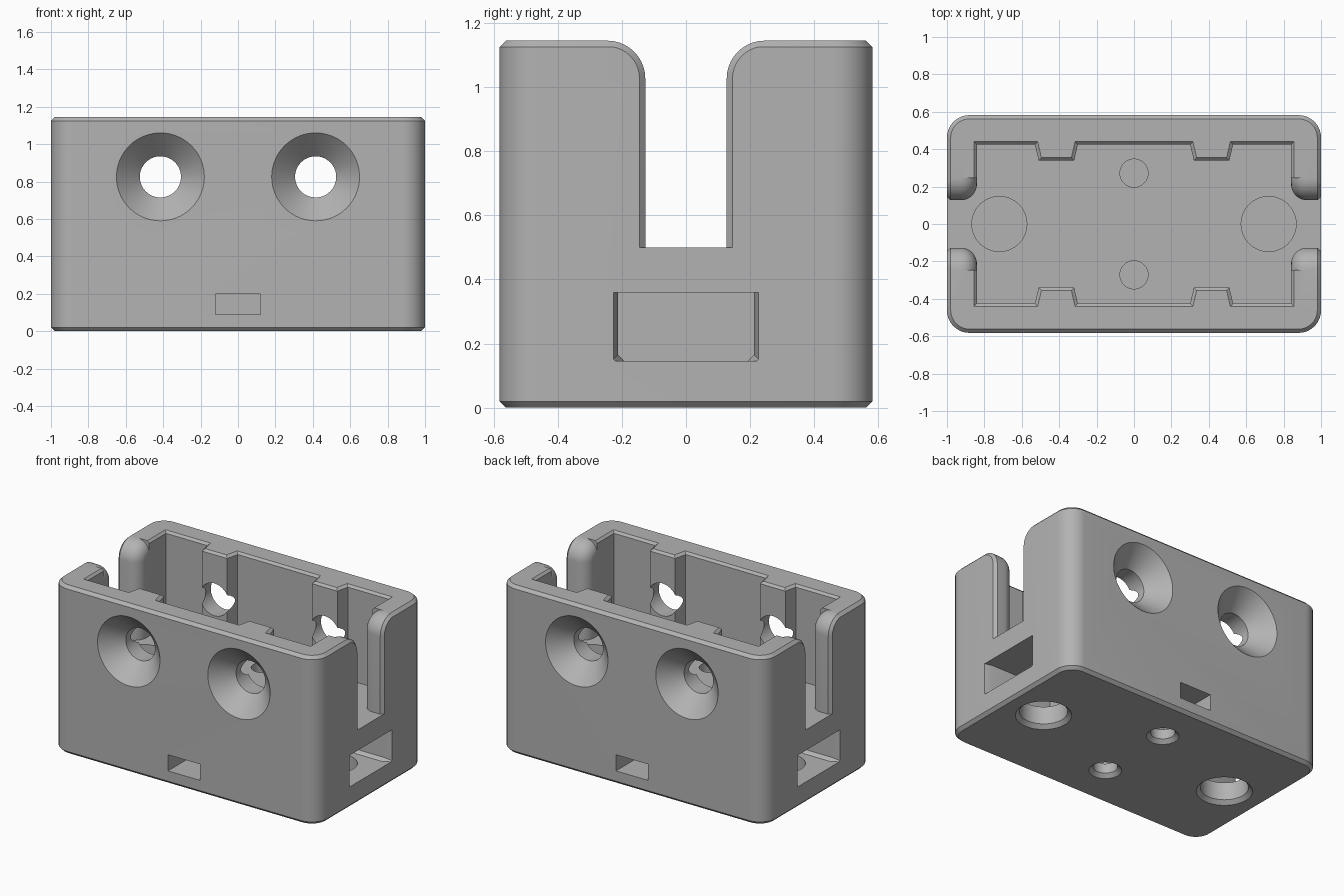
import bpy, bmesh
from math import sin, cos, pi, sqrt, radians
from mathutils import Vector

cube = bpy.data.objects.get("Cube")
if cube:
    bpy.data.objects.remove(cube, do_unlink=True)

HX, HY, H, FLOOR, BEVEL = 1.0, 0.582, 1.145, 0.5, 0.02

grey = bpy.data.materials.new("plain grey")
grey.use_nodes = True
grey.diffuse_color = (0.45, 0.45, 0.45, 1)
grey.node_tree.nodes["Principled BSDF"].inputs["Base Color"].default_value = (0.45, 0.45, 0.45, 1)


def loft(name, loops):
    """Closed solid skinned through loops of equal point count."""
    bm = bmesh.new()
    rings = [[bm.verts.new(p) for p in loop] for loop in loops]
    n = len(rings[0])
    for a, b in zip(rings, rings[1:]):
        for i in range(n):
            j = (i + 1) % n
            bm.faces.new((a[i], a[j], b[j], b[i]))
    bm.faces.new(rings[0])
    bm.faces.new(rings[-1])
    bmesh.ops.recalc_face_normals(bm, faces=bm.faces)
    mesh = bpy.data.meshes.new(name)
    bm.to_mesh(mesh)
    bm.free()
    mesh.materials.append(grey)
    obj = bpy.data.objects.new(name, mesh)
    bpy.context.collection.objects.link(obj)
    return obj


def lathe(name, centre, axis, profile, sides=64):
    """Round cutter; profile holds (radius, distance along axis)."""
    axis = Vector(axis)
    u = axis.orthogonal().normalized()
    v = axis.cross(u)
    ring = [u * cos(2 * pi * i / sides) + v * sin(2 * pi * i / sides) for i in range(sides)]
    return loft(name, [[Vector(centre) + axis * t + d * r for d in ring] for r, t in profile])


def rounded_rect(inset, z, radius=0.12, steps=10):
    pts = []
    r = radius - inset
    for k, (sx, sy) in enumerate(((1, 1), (-1, 1), (-1, -1), (1, -1))):
        for i in range(steps + 1):
            a = (k + i / steps) * pi / 2
            pts.append((sx * (HX - radius) + r * cos(a), sy * (HY - radius) + r * sin(a), z))
    return pts


def cut(cutter):
    mod = body.modifiers.new("cut", 'BOOLEAN')
    mod.operation, mod.solver, mod.object = 'DIFFERENCE', 'EXACT', cutter
    bpy.ops.object.modifier_apply(modifier=mod.name)
    bpy.data.objects.remove(cutter, do_unlink=True)


# Outer block with rounded corners and bevelled rims
body = loft("holder_body", [rounded_rect(BEVEL, 0), rounded_rect(0, BEVEL),
                            rounded_rect(0, H - BEVEL), rounded_rect(BEVEL, H)])
bpy.context.view_layer.objects.active = body
body.select_set(True)


# Main cavity, leaving four tapered ribs around the screw holes
def cavity_loop(grow, z):
    quarter = [(0.84 + grow, 0.425 + grow), (0.53 - grow, 0.425 + grow), (0.51 - grow, 0.34 + grow),
               (0.32 + grow, 0.34 + grow), (0.30 + grow, 0.425 + grow)]
    back = quarter + [(-x, y) for x, y in reversed(quarter)]
    return [(x, y, z) for x, y in back + [(-x, -y) for x, y in back]]


cut(loft("cavity_cutter", [cavity_loop(0, FLOOR), cavity_loop(0, H - 0.015),
                           cavity_loop(0.015, H), cavity_loop(0.015, H + 0.1)]))


# End slots: flared top, bevelled outer edge, rounded inner edge
def slot_loop(x, grow, steps=10):
    r, cy, cz = 0.118 - grow, 0.245, H - 0.118
    side = [(cy - r, FLOOR)]
    for i in range(steps + 1):
        a = pi - i / steps * pi / 2
        side.append((cy + r * cos(a), cz + r * sin(a)))
    side.append((cy, H + 0.1))
    return [(x, y, z) for y, z in side + [(-y, z) for y, z in reversed(side)]]


INNER = 0.085
for s in (1, -1):
    stations = [(1.02, 0.038), (0.982, 0)]
    for i in range(9):
        a = i / 8 * pi / 2
        stations.append((0.84 + INNER * (1 - sin(a)), INNER * (1 - cos(a)) * 0.999))
    stations.append((0.78, INNER * 0.999))
    cut(loft("slot_cutter", [slot_loop(s * x, g) for x, g in stations]))

# Countersunk screw holes through front and back walls
for sx in (1, -1):
    for sy in (1, -1):
        cut(lathe("screw_cutter", (sx * 0.415, sy * HY, 0.825), (0, -sy, 0),
                  [(0.255, -0.02), (0.11, 0.125), (0.11, 0.32)]))


# Nut pockets in the ends, with a tapered mouth
def pocket_loop(x, half, corner):
    return [(x, half, 0.36), (x, half, 0.145 + corner), (x, half - corner, 0.145),
            (x, corner - half, 0.145), (x, -half, 0.145 + corner), (x, -half, 0.36)]


for s in (1, -1):
    cut(loft("end_pocket_cutter", [pocket_loop(s * 1.02, 0.232, 0.001), pocket_loop(s * 0.95, 0.212, 0.02),
                                   pocket_loop(s * 0.49, 0.212, 0.02)]))

# Nut pockets in the front and back
for s in (1, -1):
    cut(loft("side_pocket_cutter", [[(x, s * y, z) for x, z in
                                     ((-0.12, 0.09), (0.12, 0.09), (0.12, 0.2), (-0.12, 0.2))]
                                    for y in (0.62, 0.14)]))

# Upright bores: chamfered from below, blind from the cavity floor
for s in (1, -1):
    for centre, r, low, high in (((s * 0.72, 0, 0), 0.147, 0.2, 0.37),
                                 ((0, s * 0.272, 0), 0.075, 0.14, 0.21)):
        cut(lathe("lower_bore_cutter", centre, (0, 0, 1), [(r + 0.035, -0.01), (r, 0.025), (r, low)]))
        cut(lathe("upper_bore_cutter", centre, (0, 0, 1), [(r, high), (r, FLOOR + 0.1)]))

bpy.ops.object.shade_smooth_by_angle(angle=radians(25))
